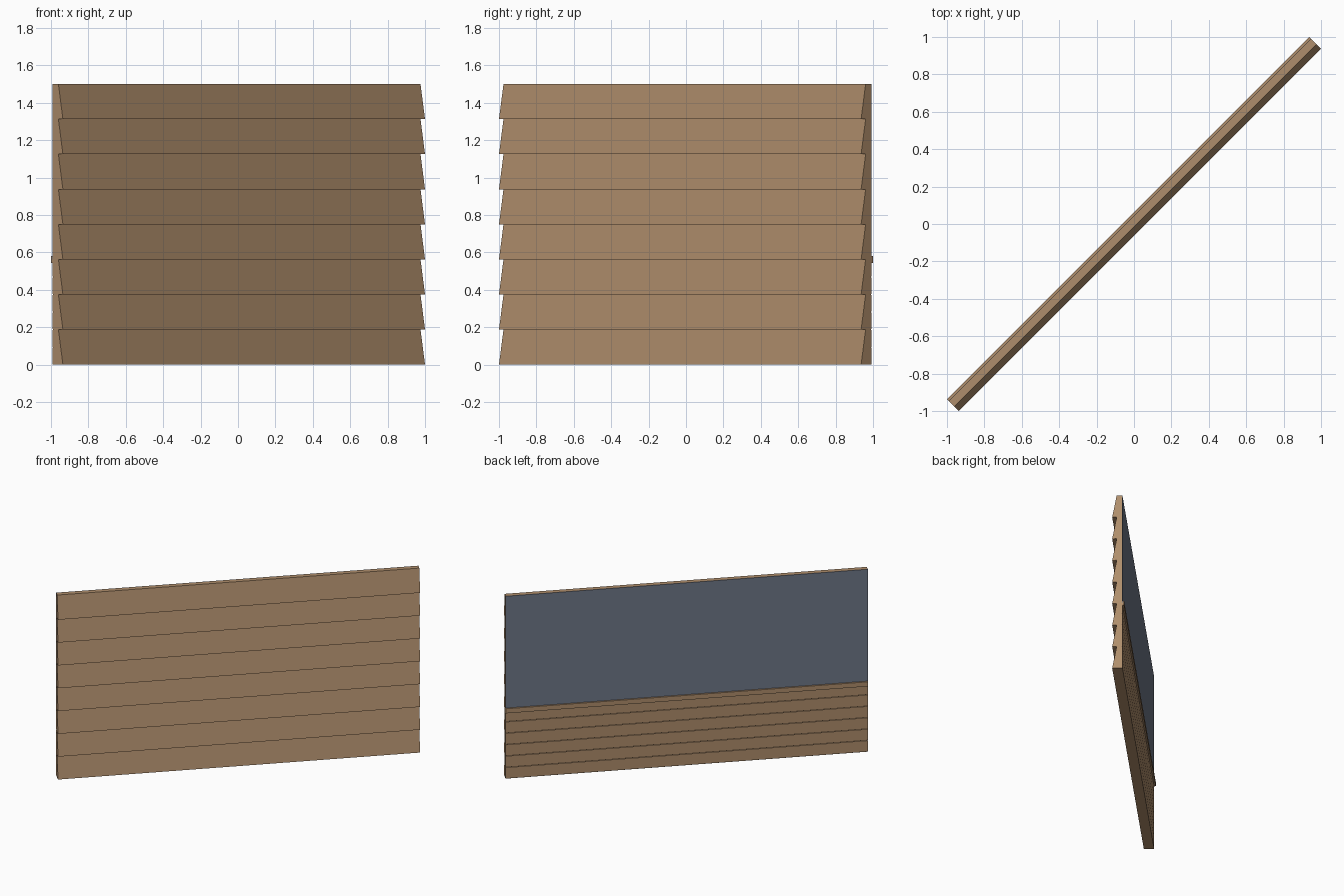
import bpy, bmesh, math

if "Cube" in bpy.data.objects:
    bpy.data.objects.remove(bpy.data.objects["Cube"])

HALF = 1.369            # half length of the wall
H, ROWS = 1.5, 8        # height and number of siding boards
STEP = H / ROWS
LIP, RECESS = -0.045, -0.011   # siding profile depth (front is -y before turning)
CORE, BACK = 0.029, 0.032
RAIL_Z = 3 * STEP


def material(name, color):
    m = bpy.data.materials.new(name)
    m.diffuse_color = (*color, 1)
    m.use_nodes = True
    m.node_tree.nodes["Principled BSDF"].inputs["Base Color"].default_value = m.diffuse_color
    return m


def extrude(name, profile, mat):
    """Extrude a (y, z) profile along the wall, then turn it 45 degrees."""
    bm = bmesh.new()
    face = bm.faces.new([bm.verts.new((-HALF, y, z)) for y, z in profile])
    res = bmesh.ops.extrude_face_region(bm, geom=[face])
    verts = [g for g in res["geom"] if isinstance(g, bmesh.types.BMVert)]
    bmesh.ops.translate(bm, verts=verts, vec=(2 * HALF, 0, 0))
    bmesh.ops.recalc_face_normals(bm, faces=bm.faces)
    me = bpy.data.meshes.new(name)
    bm.to_mesh(me)
    bm.free()
    me.materials.append(mat)
    ob = bpy.data.objects.new(name, me)
    bpy.context.collection.objects.link(ob)
    ob.rotation_euler.z = math.radians(45)
    return ob


def strip(name, y0, y1, z0, z1, mat):
    return extrude(name, [(y0, z0), (y1, z0), (y1, z1), (y0, z1)], mat)


wood = material("wood", (0.43, 0.27, 0.15))
paint = material("blue_grey_paint", (0.16, 0.19, 0.25))

# Outer siding: overlapping boards as a sawtooth profile
teeth = []
for i in range(ROWS):
    teeth += [(LIP, i * STEP), (RECESS, (i + 1) * STEP)]
extrude("siding_wall", teeth + [(CORE, H), (CORE, 0)], wood)

# Painted inner wall above the rail
strip("painted_panel", CORE, BACK, RAIL_Z, H, paint)

# Inner wainscot: flat boards with fine grooves between them
board = STEP / 2
for i in range(6):
    z0, z1, g = i * board, (i + 1) * board, 0.002
    extrude(f"wainscot_board_{i + 1}",
            [(CORE, z0), (BACK, z0 + g), (BACK, z1 - g), (CORE, z1)], wood)

# Chair rail capping the wainscot
strip("chair_rail", CORE, 0.045, RAIL_Z - STEP / 10, RAIL_Z + STEP / 10, wood)
